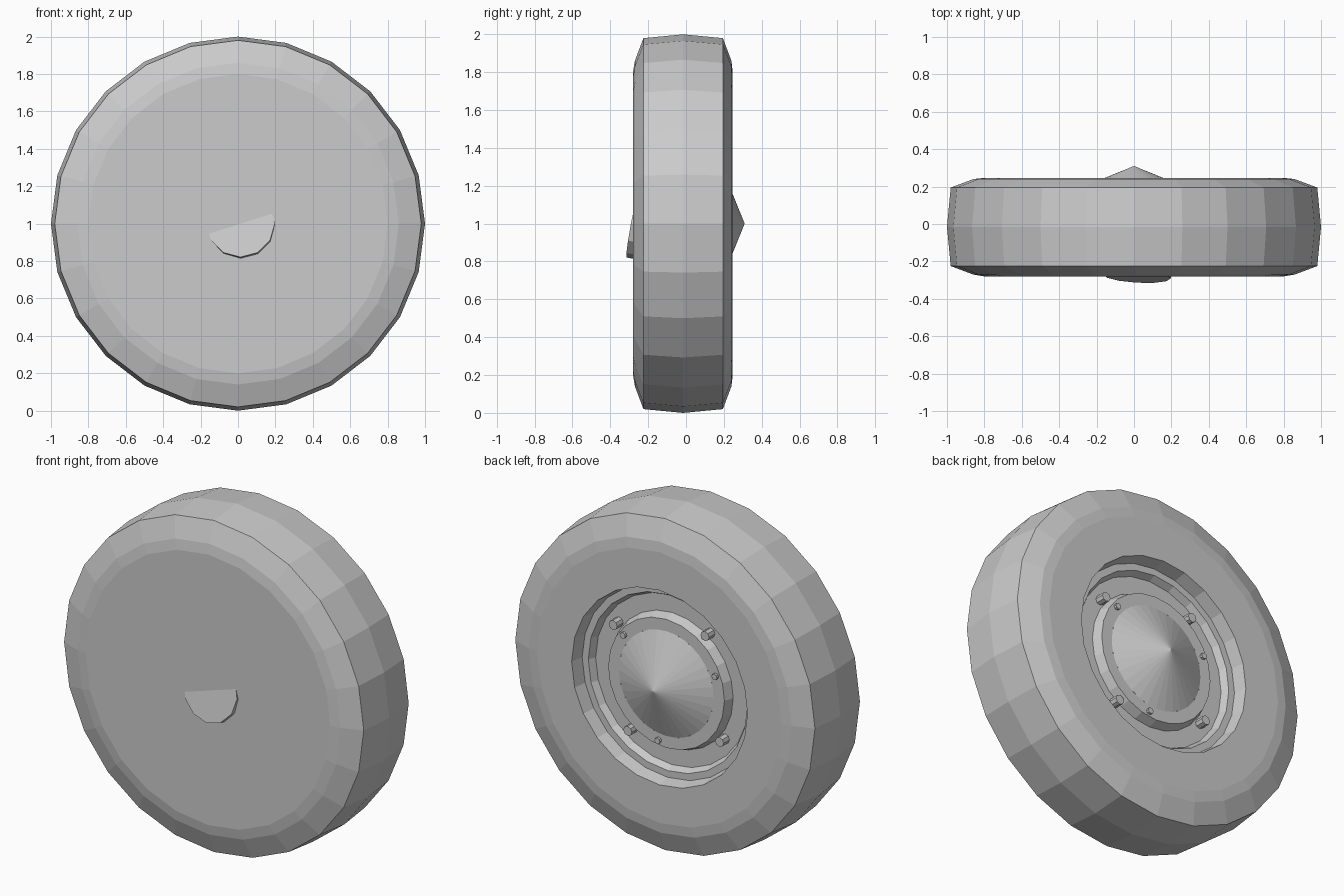
import bpy
import math
from mathutils import Vector

if "Cube" in bpy.data.objects:
    bpy.data.objects.remove(bpy.data.objects["Cube"], do_unlink=True)

GREY = (0.6, 0.6, 0.6, 1)
grey = bpy.data.materials.new("plain grey")
grey.use_nodes = True
grey.diffuse_color = GREY
grey.node_tree.nodes["Principled BSDF"].inputs["Base Color"].default_value = GREY


def lathe(name, profile, sides):
    """Spin (radius, y) points, listed front to back, around the axle."""
    verts, rings, faces = [], [], []
    for r, y in profile:
        count = sides if r > 0 else 1
        rings.append([len(verts) + i for i in range(count)])
        for i in range(count):
            a = math.tau * i / sides
            verts.append((r * math.cos(a), y, 1 + r * math.sin(a)))
    for a, b in zip(rings, rings[1:]):
        for i in range(sides):
            j = (i + 1) % sides
            quad = [a[i % len(a)], a[j % len(a)], b[j % len(b)], b[i % len(b)]]
            faces.append(list(dict.fromkeys(quad)))
    mesh = bpy.data.meshes.new(name)
    mesh.from_pydata(verts, [], faces)
    mesh.materials.append(grey)
    obj = bpy.data.objects.new(name, mesh)
    bpy.context.collection.objects.link(obj)
    return obj


def cylinder(name, radius, depth, centre, axis, sides):
    bpy.ops.mesh.primitive_cylinder_add(vertices=sides, radius=radius, depth=depth, location=centre)
    obj = bpy.context.object
    obj.name = name
    obj.rotation_euler = Vector(axis).to_track_quat('Z', 'Y').to_euler()
    obj.data.materials.append(grey)
    return obj


# Tyre: front wall, rounded shoulder, crowned tread, back wall
lathe("tyre", [(0.645, -0.28), (0.80, -0.28), (0.86, -0.27), (0.98, -0.225),
               (1.0, -0.015), (0.98, 0.195), (0.86, 0.24), (0.80, 0.247), (0.575, 0.247)], 24)

# Closed front cover
lathe("front_cover", [(0, -0.28), (0.645, -0.28)], 24)

# Stepped recess at the back with a raised centre plate
lathe("rim", [(0.575, 0.247), (0.56, 0.17), (0.52, 0.17), (0.50, 0.13),
              (0.40, 0.13), (0.38, 0.184), (0.31, 0.184)], 24)
lathe("hub_cone", [(0.31, 0.184), (0, 0.31)], 32)

# Tilted axle stub breaking through the front cover
tilt = Vector((-0.06, -1, 0.19)).normalized()
cylinder("axle_stub", 0.182, 0.2, Vector((0.015, -0.28, 1.0)) - tilt * 0.1, tilt, 12)


def bolt_ring(name, count, start, ring, radius, y, depth):
    for i in range(count):
        a = math.radians(start) + math.tau * i / count
        cylinder(f"{name}_{i + 1}", radius, depth,
                 (ring * math.cos(a), y, 1 + ring * math.sin(a)), (0, 1, 0), 8)


# Wheel bolts in the channel and small bolts on the centre plate
bolt_ring("wheel_bolt", 4, 36, 0.43, 0.028, 0.155, 0.06)
bolt_ring("small_bolt", 3, 38, 0.35, 0.018, 0.185, 0.03)
